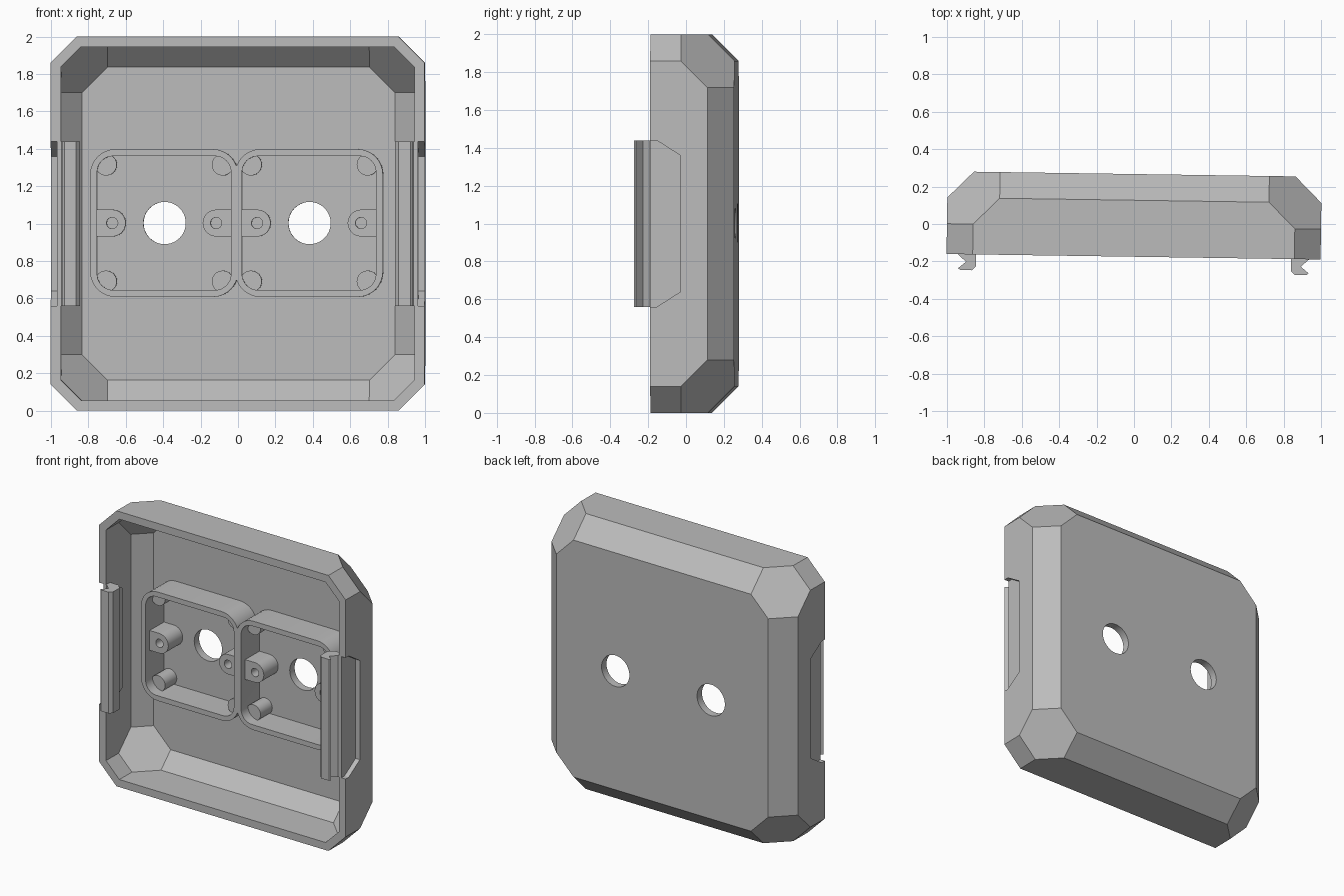
import bpy, bmesh, math
from mathutils import Vector, Matrix

if "Cube" in bpy.data.objects:
    bpy.data.objects.remove(bpy.data.objects["Cube"], do_unlink=True)

grey = bpy.data.materials.new("mid_grey")
grey.use_nodes = True
GREY = (0.5, 0.5, 0.5, 1)
grey.diffuse_color = GREY
grey.node_tree.nodes["Principled BSDF"].inputs["Base Color"].default_value = GREY

FRONT, BACK, WALL = -0.175, 0.267, 0.055
FLOOR = BACK - WALL
MID_Z, SHIFT, PITCH = 1.003, -0.008, 0.3875


def finish(name, bm):
    bmesh.ops.recalc_face_normals(bm, faces=bm.faces)
    mesh = bpy.data.meshes.new(name)
    bm.to_mesh(mesh)
    bm.free()
    mesh.materials.append(grey)
    obj = bpy.data.objects.new(name, mesh)
    bpy.context.collection.objects.link(obj)
    return obj


def prism(name, points, start, end, axis="y"):
    """Extrude a closed outline along an axis (x: y,z outline; y: x,z; z: x,y)."""
    place = {"x": lambda p, d: (d, p[0], p[1]),
             "y": lambda p, d: (p[0], d, p[1]),
             "z": lambda p, d: (p[0], p[1], d)}[axis]
    bm = bmesh.new()
    face = bm.faces.new([bm.verts.new(place(p, start)) for p in points])
    new = bmesh.ops.extrude_face_region(bm, geom=[face])["geom"]
    shift = Vector(place((0, 0), end - start))
    bmesh.ops.translate(bm, vec=shift, verts=[v for v in new if isinstance(v, bmesh.types.BMVert)])
    return finish(name, bm)


def circle(cx, cz, r, n=40):
    return [(cx + r * math.cos(i * math.tau / n), cz + r * math.sin(i * math.tau / n)) for i in range(n)]


def rounded(cx, cz, half, r, n=8):
    """Square outline with rounded corners."""
    pts = []
    for q, (sx, sz) in enumerate([(1, 1), (-1, 1), (-1, -1), (1, -1)]):
        for i in range(n + 1):
            a = (q + i / n) * math.pi / 2
            pts.append((cx + sx * (half - r) + r * math.cos(a), cz + sz * (half - r) + r * math.sin(a)))
    return pts


def chamfered_block(name, half, front, back, edge, corner):
    """Block with cut edges and cut back corners, as the hull of four octagons."""
    bm = bmesh.new()
    rings = [(front, 0, edge), (back - corner + edge, 0, edge),
             (back - edge, 0, corner - edge), (back, edge, corner - 2 * edge)]
    for y, inset, cut in rings:
        h = half - inset
        for sx in (-1, 1):
            for sz in (-1, 1):
                bm.verts.new((sx * (h - cut), y, 1 + sz * h))
                bm.verts.new((sx * h, y, 1 + sz * (h - cut)))
    bmesh.ops.convex_hull(bm, input=bm.verts)
    bmesh.ops.dissolve_limit(bm, angle_limit=0.01, verts=bm.verts, edges=bm.edges)
    return finish(name, bm)


def boolean(obj, other, operation="DIFFERENCE"):
    mod = obj.modifiers.new("cut", "BOOLEAN")
    mod.object, mod.operation, mod.solver = other, operation, "EXACT"
    bpy.ops.object.select_all(action="DESELECT")
    bpy.context.view_layer.objects.active = obj
    obj.select_set(True)
    bpy.ops.object.modifier_apply(modifier=mod.name)
    bpy.data.objects.remove(other, do_unlink=True)


parts = []

# Hollow shell, open at the front
shell = chamfered_block("shell", 1.0, FRONT, BACK, 0.14, 0.42)
boolean(shell, chamfered_block("cavity", 1 - WALL, FRONT - 0.3, FLOOR, 0.108, 0.353))
parts.append(shell)

# Round openings in the back
centres = [SHIFT - PITCH, SHIFT + PITCH]
for cx in centres:
    boolean(shell, prism("opening", circle(cx, MID_Z, 0.113), 0.1, 0.4))

# Side recesses, inner pads and outward hooks
recess = [(-0.4, 0.56), (-0.14, 0.56), (-0.015, 0.64), (-0.015, 1.36), (-0.14, 1.44), (-0.4, 1.44)]
pad = [(max(y, FRONT), z) for y, z in recess]
hook = [(0.95, -0.13), (0.94, FRONT), (0.895, -0.215), (0.937, -0.25), (0.925, -0.26),
        (0.862, -0.26), (0.842, -0.238), (0.842, -0.165), (0.875, -0.13)]
for side, label in ((1, "left"), (-1, "right")):
    boolean(shell, prism("recess", recess, side * 0.965, side * 1.1, "x"))
    parts.append(prism(label + "_pad", pad, side * 0.925, side * 0.96, "x"))
    parts.append(prism(label + "_hook", [(side * x, y) for x, y in hook], 0.56, 1.44, "z"))

# Twin rounded boxes sharing a middle wall
walls = prism("twin_box_walls", rounded(centres[0], MID_Z, 0.395, 0.135), 0.005, FLOOR + 0.02)
boolean(walls, prism("second_box", rounded(centres[1], MID_Z, 0.395, 0.135), 0.005, FLOOR + 0.02), "UNION")
for cx in centres:
    boolean(walls, prism("box_space", rounded(cx, MID_Z, 0.358, 0.085), -0.1, 0.4))
parts.append(walls)

# Screw posts and corner supports inside each box
for cx, label in zip(centres, ("right", "left")):
    for side, end in ((-1, "outer" if cx < 0 else "inner"), (1, "inner" if cx < 0 else "outer")):
        px = cx + side * 0.278
        tongue = [(cx + side * 0.37, MID_Z + 0.072), (cx + side * 0.37, MID_Z - 0.072)]
        for i in range(13):
            a = -math.pi / 2 + i * math.pi / 12
            tongue.append((px - side * 0.072 * math.cos(a), MID_Z + 0.072 * math.sin(a)))
        post = prism(f"{label}_{end}_screw_post", tongue, 0.05, FLOOR + 0.02)
        boolean(post, prism("screw_hole", circle(px, MID_Z, 0.03, 24), -0.1, 0.2))
        parts.append(post)
        for sz, level in ((-1, "lower"), (1, "upper")):
            outline = circle(cx + side * 0.312, MID_Z + sz * 0.312, 0.058, 24)
            parts.append(prism(f"{label}_{end}_{level}_support", outline, 0.08, FLOOR + 0.02))

# Smooth the curves and give the whole piece its slight turn
turn = Matrix.Rotation(math.radians(-0.84), 4, "Z")
for obj in parts:
    obj.data.transform(turn)
    bpy.ops.object.select_all(action="DESELECT")
    bpy.context.view_layer.objects.active = obj
    obj.select_set(True)
    bpy.ops.object.shade_smooth_by_angle(angle=math.radians(25))
